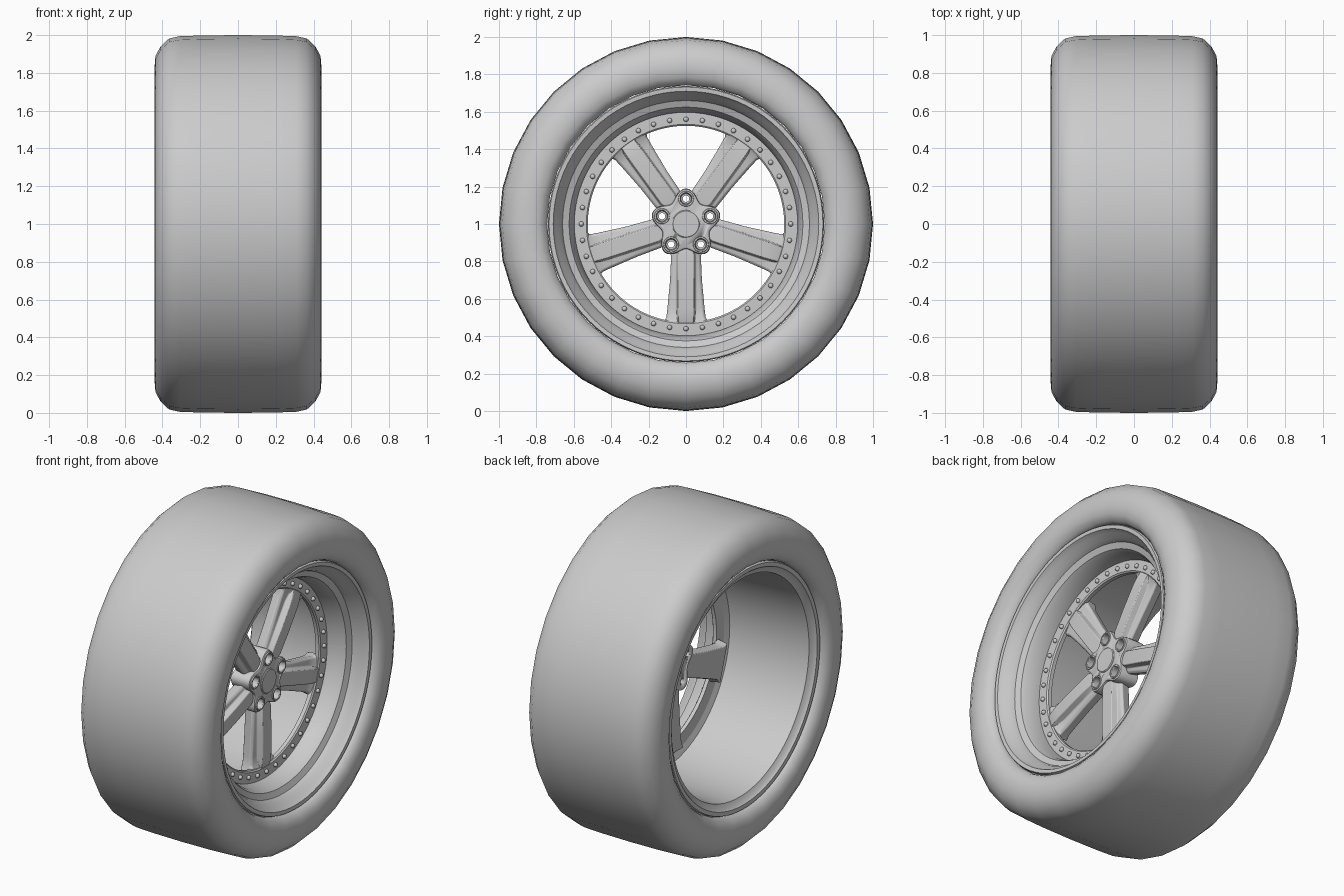
import bpy, bmesh, math
from mathutils import Matrix

if "Cube" in bpy.data.objects:
    bpy.data.objects.remove(bpy.data.objects["Cube"])

CENTRE = (0, 0, 1)


def make(name, verts, faces, bevel=0, angle=35):
    me = bpy.data.meshes.new(name)
    me.from_pydata(verts, [], faces)
    bm = bmesh.new()
    bm.from_mesh(me)
    bmesh.ops.recalc_face_normals(bm, faces=bm.faces)
    bm.to_mesh(me)
    bm.free()
    ob = bpy.data.objects.new(name, me)
    ob.location = CENTRE
    bpy.context.collection.objects.link(ob)
    if bevel:
        m = ob.modifiers.new("bevel", 'BEVEL')
        m.width, m.segments, m.angle_limit = bevel, 2, math.radians(25)
    smooth(ob, angle)
    return ob


def smooth(ob, angle):
    bpy.ops.object.select_all(action='DESELECT')
    ob.select_set(True)
    bpy.context.view_layer.objects.active = ob
    bpy.ops.object.shade_smooth_by_angle(angle=math.radians(angle))


def lathe(name, profile, segs, angle=35):
    """Spin a closed (x, radius) profile about the x axis."""
    n = len(profile)
    verts = [(x, r * math.sin(2 * math.pi * i / segs), r * math.cos(2 * math.pi * i / segs))
             for i in range(segs) for x, r in profile]
    faces = [(i * n + j, i * n + (j + 1) % n,
              (i + 1) % segs * n + (j + 1) % n, (i + 1) % segs * n + j)
             for i in range(segs) for j in range(n)]
    return make(name, verts, faces, angle=angle)


def loft(name, sections, bevel=0):
    """Skin a list of closed sections and cap both ends."""
    n = len(sections[0])
    verts = [p for s in sections for p in s]
    faces = [(i * n + j, i * n + (j + 1) % n, (i + 1) * n + (j + 1) % n, (i + 1) * n + j)
             for i in range(len(sections) - 1) for j in range(n)]
    faces += [tuple(range(n)), tuple(range(len(verts) - n, len(verts)))]
    return make(name, verts, faces, bevel)


# Tyre: coarse 32-sided slick, mirrored half profile
half = [(.20, .998), (.31, .994), (.365, .982), (.41, .94), (.437, .89), (.442, .83),
        (.433, .785), (.41, .752), (.385, .742), (.33, .742)]
lathe("tyre", [(0, 1.0)] + half + [(-x, r) for x, r in reversed(half)], 32, 60)

# Rim: stepped deep dish in front, open barrel behind
lathe("rim", [(.385, .738), (.40, .732), (.398, .71), (.37, .695), (.345, .672), (.315, .66),
              (.30, .625), (.275, .612), (.20, .597), (.165, .597), (.15, .64), (-.30, .66),
              (-.37, .668), (-.385, .70), (-.398, .708), (-.40, .732), (-.385, .738),
              (-.36, .715), (-.30, .69), (.14, .67), (.29, .67), (.33, .69), (.36, .718)], 80)

# Bolted ring that carries the spokes
lathe("spoke_ring", [(.19, .60), (.19, .533), (.183, .525), (.16, .525), (.16, .60)], 80)

# Ring bolts
bm = bmesh.new()
for k in range(40):
    spin = Matrix.Rotation(math.radians(9 * k), 4, 'X')
    bmesh.ops.create_uvsphere(bm, u_segments=10, v_segments=6, radius=.0135,
                              matrix=spin @ Matrix.Translation((.194, 0, .56)))
me = bpy.data.meshes.new("ring_bolts")
bm.to_mesh(me)
bm.free()
bolts = bpy.data.objects.new("ring_bolts", me)
bolts.location = CENTRE
bpy.context.collection.objects.link(bolts)
smooth(bolts, 60)

# Spokes: raised centre rib with lower flanks, flaring into the ring
stations = [  # radius, half width, rib half width, flank x, rib x
    (.125, .045, .030, .165, .190), (.165, .080, .042, .162, .196),
    (.30, .086, .042, .160, .200), (.45, .100, .042, .160, .200),
    (.50, .106, .040, .165, .196), (.532, .125, .036, .182, .188)]
sections = []
for r, w, rib, flank, top in stations:
    right = [(rib, top), (rib + .010, flank + .004), (w - .012, flank), (w, flank - .012), (w - .012, .095)]
    outline = right + [(-t, x) for t, x in reversed(right)]
    sections.append([(x, t, -r) for t, x in outline])
first = loft("spoke_1", sections, .004)
for k in range(1, 5):
    ob = first.copy()
    ob.name = f"spoke_{k + 1}"
    ob.rotation_euler.x = math.radians(72 * k)
    bpy.context.collection.objects.link(ob)

# Hub: five-lobed star plate
def star(x, shrink):
    pts = []
    for i in range(80):
        a = 2 * math.pi * i / 80
        r = .162 + .028 * math.cos(5 * a) - shrink
        pts.append((x, r * math.sin(a), r * math.cos(a)))
    return pts

hub = loft("hub", [star(.08, .0), star(.19, 0), star(.201, .004), star(.206, .014)])

# Stepped cutters for the five wheel-nut holes
seat = [(.25, .031), (.20, .031), (.16, .027), (.16, .017), (.05, .017)]
for k in range(5):
    a = math.radians(72 * k)
    rings = [[(x, .135 * math.sin(a) + r * math.cos(j * math.pi / 12),
               .135 * math.cos(a) + r * math.sin(j * math.pi / 12)) for j in range(24)]
             for x, r in seat]
    cutter = loft(f"nut_hole_cutter_{k + 1}", rings)
    cutter.hide_render = True
    m = hub.modifiers.new("nut_hole", 'BOOLEAN')
    m.operation, m.solver, m.object = 'DIFFERENCE', 'EXACT', cutter
    cutter.hide_set(True)
# Keep edge-angle shading after the holes are cut
for i, m in enumerate(list(hub.modifiers)):
    if m.type == 'NODES':
        hub.modifiers.move(i, len(hub.modifiers) - 1)

# Raised collars around the nut holes
for k in range(5):
    collar = lathe(f"nut_collar_{k + 1}", [(.20, .031), (.211, .033), (.211, .040), (.20, .044)], 24)
    a = math.radians(72 * k)
    collar.location = (0, .135 * math.sin(a), 1 + .135 * math.cos(a))

# Centre cap
def disc(x, r):
    return [(x, r * math.sin(i * math.pi / 20), r * math.cos(i * math.pi / 20)) for i in range(40)]

loft("centre_cap", [disc(.20, .074), disc(.209, .074), disc(.213, .069)])
